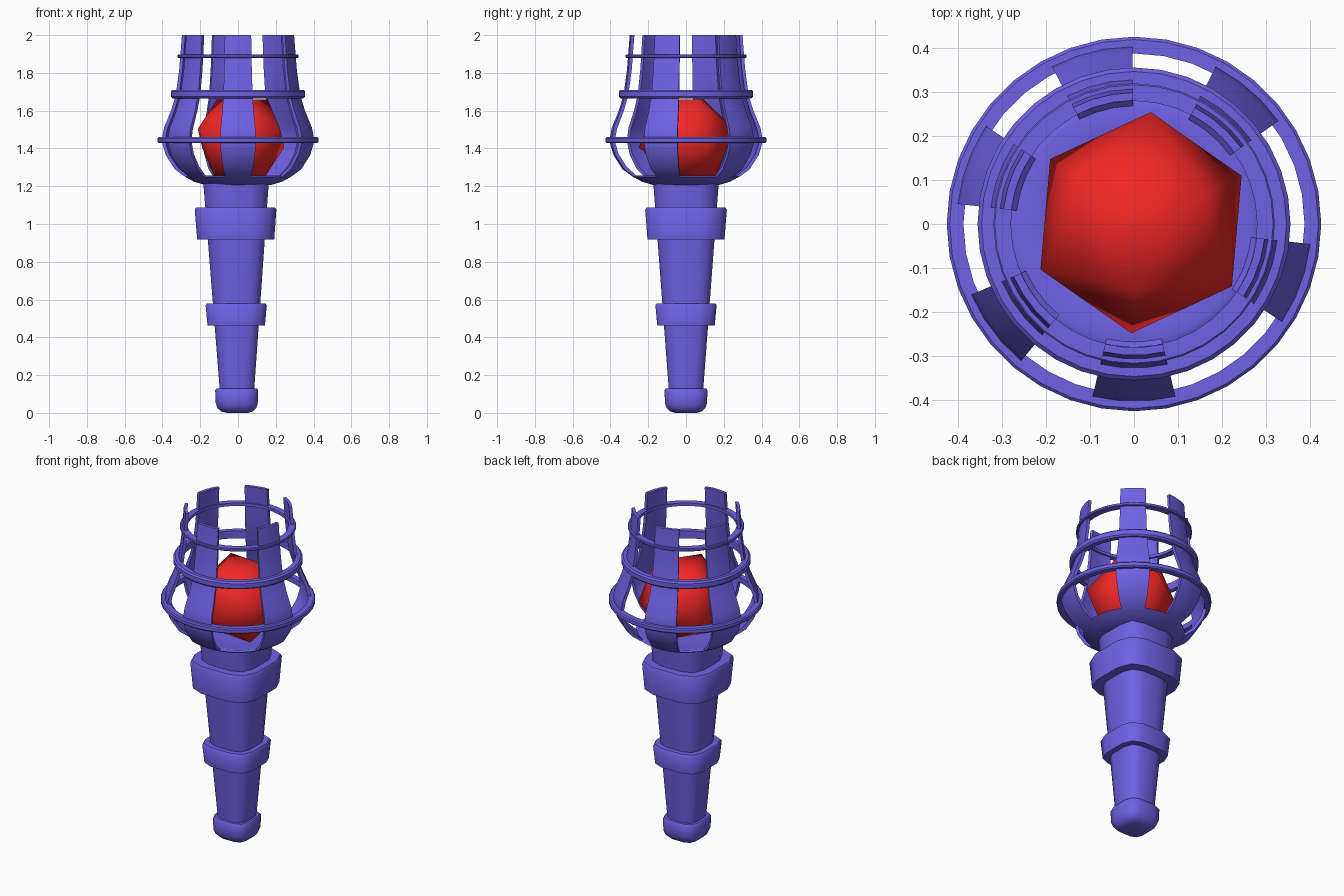
import bpy, bmesh, math
from math import sin, cos, pi, radians

if "Cube" in bpy.data.objects:
    bpy.data.objects.remove(bpy.data.objects["Cube"])


def material(name, color):
    m = bpy.data.materials.new(name)
    m.diffuse_color = color
    m.use_nodes = True
    m.node_tree.nodes["Principled BSDF"].inputs["Base Color"].default_value = m.diffuse_color
    return m


PURPLE = material("purple", (0.16, 0.12, 0.78, 1))
RED = material("red", (0.9, 0.02, 0.02, 1))


def finish(name, bm, mat, angle):
    bmesh.ops.recalc_face_normals(bm, faces=bm.faces)
    me = bpy.data.meshes.new(name)
    bm.to_mesh(me)
    bm.free()
    ob = bpy.data.objects.new(name, me)
    bpy.context.collection.objects.link(ob)
    me.materials.append(mat)
    bpy.ops.object.select_all(action='DESELECT')
    bpy.context.view_layer.objects.active = ob
    ob.select_set(True)
    bpy.ops.object.shade_smooth_by_angle(angle=radians(angle))
    return ob


def rounded_square(name, profile, rounding=0.55):
    """Stack rounded squares from (half width, z) pairs."""
    bm = bmesh.new()
    rows = []
    for h, z in profile:
        rad, row = h * rounding, []
        for q in range(4):
            mid = radians(45 + 90 * q)
            cx, cy = (h - rad) * 2 ** 0.5 * cos(mid), (h - rad) * 2 ** 0.5 * sin(mid)
            for t in (-45, 0, 45):
                a = mid + radians(t)
                row.append(bm.verts.new((cx + rad * cos(a) - 0.06 * h, cy + rad * sin(a), z)))
        rows.append(row)
    for p, q in zip(rows, rows[1:]):
        for i in range(12):
            j = (i + 1) % 12
            bm.faces.new((p[i], p[j], q[j], q[i]))
    bm.faces.new(rows[0])
    bm.faces.new(rows[-1])
    return finish(name, bm, PURPLE, 50)


def sweep(name, profile, start, end, steps, closed_profile, angle=35):
    """Sweep an (r, z) profile round z; a full turn joins up, an arc gets end caps."""
    full = abs(end - start) >= 360
    n = steps if full else steps + 1
    bm = bmesh.new()
    rows = []
    for i in range(n):
        a = radians(start + (end - start) * i / steps)
        rows.append([bm.verts.new((r * cos(a), r * sin(a), z)) for r, z in profile])
    m = len(profile)
    for i in range(steps):
        p, q = rows[i], rows[(i + 1) % n]
        for j in range(m if closed_profile else m - 1):
            k = (j + 1) % m
            bm.faces.new((p[j], q[j], q[k], p[k]))
    if not full:
        bm.faces.new(rows[0])
        bm.faces.new(rows[-1])
    elif not closed_profile:
        bm.faces.new([r[0] for r in rows])
        bm.faces.new([r[-1] for r in rows])
    return finish(name, bm, PURPLE, angle)


# Rounded-square handle, rounded foot and two collars
rounded_square("handle", [(0.088, 0.08), (0.173, 1.215)])
rounded_square("foot_cap", [(0.055, 0.0), (0.085, 0.008), (0.102, 0.025),
                            (0.111, 0.05), (0.114, 0.12), (0.107, 0.13)])
rounded_square("lower_collar", [(0.12, 0.462), (0.152, 0.462), (0.162, 0.57),
                                (0.155, 0.58), (0.12, 0.58)])
rounded_square("upper_collar", [(0.15, 0.918), (0.204, 0.918), (0.216, 1.075),
                                (0.209, 1.087), (0.155, 1.087)])

# Shallow bowl holding the gem
sweep("bowl", [(0.13, 1.205), (0.18, 1.208), (0.235, 1.225), (0.28, 1.25),
               (0.265, 1.256), (0.2, 1.24), (0.1, 1.23)], 0, 360, 36, False, 50)

# Six curved prongs rising from the bowl
outer = [(0.272, 1.244), (0.29, 1.255), (0.337, 1.29), (0.385, 1.365), (0.407, 1.44),
         (0.394, 1.51), (0.357, 1.6), (0.332, 1.68), (0.313, 1.82), (0.299, 2.0)]
inner = [(0.268, 1.254), (0.28, 1.266), (0.323, 1.303), (0.368, 1.372), (0.388, 1.44),
         (0.375, 1.505), (0.34, 1.595), (0.314, 1.68), (0.295, 1.82), (0.281, 2.0)]
for i, a in enumerate((-90, -20, 49, 104, 160, 217)):
    sweep(f"prong_{i + 1}", outer + inner[::-1], a - 13.5, a + 13.5, 3, True)

# Three hoops round the prongs
for name, r0, r1, z0, z1 in (("lower_hoop", 0.388, 0.426, 1.428, 1.46),
                             ("middle_hoop", 0.318, 0.356, 1.665, 1.71),
                             ("upper_hoop", 0.28, 0.32, 1.88, 1.897)):
    c = (z1 - z0) * 0.2
    sweep(name, [(r0, z0), (r1 - c, z0), (r1, z0 + c), (r1, z1 - c), (r1 - c, z1), (r0, z1)],
          0, 360, 36, True)

# Twenty-sided gem, standing on one face
bm = bmesh.new()
R = 0.257
for r, z, turn in ((0.607, 0.795, 0), (0.982, 0.188, 60), (0.982, -0.188, 0), (0.607, -0.795, 60)):
    for k in range(3):
        a = radians(25 + turn + 120 * k)
        bm.verts.new((0.016 + R * r * cos(a), 0.003 + R * r * sin(a), 1.455 + R * z))
bmesh.ops.convex_hull(bm, input=bm.verts)
finish("gem", bm, RED, 60)
